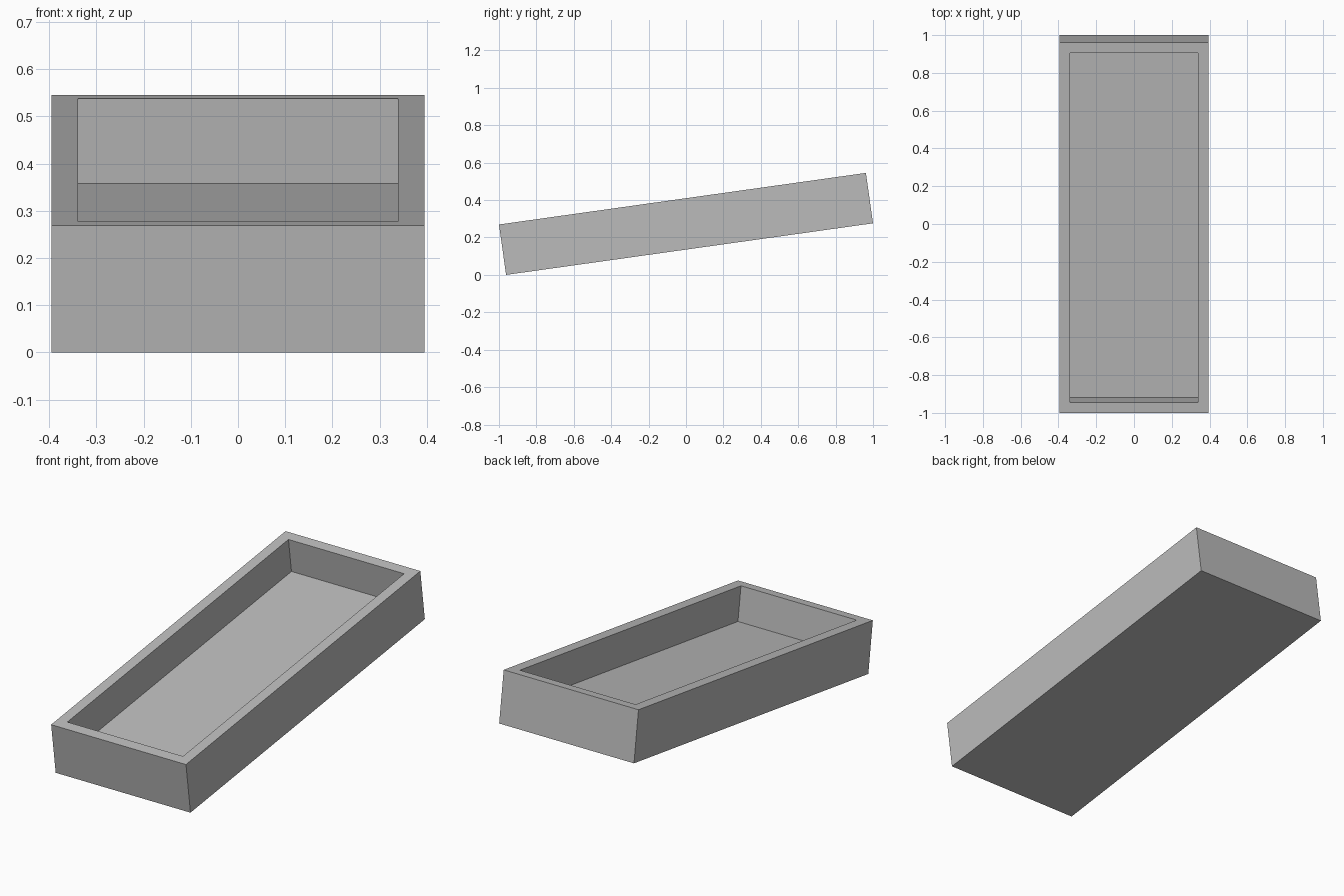
import bpy, bmesh, math
from mathutils import Matrix, Vector

if "Cube" in bpy.data.objects:
    bpy.data.objects.remove(bpy.data.objects["Cube"])

WIDTH, LENGTH, HEIGHT = 0.79, 1.981, 0.272
WALL, DEPTH = 0.056, 0.181
TILT = math.radians(8)

grey = bpy.data.materials.new("plain grey")
grey.diffuse_color = (0.5, 0.5, 0.5, 1)
grey.use_nodes = True
grey.node_tree.nodes["Principled BSDF"].inputs["Base Color"].default_value = grey.diffuse_color

# Solid block
bm = bmesh.new()
bmesh.ops.create_cube(bm, size=1)
bmesh.ops.scale(bm, vec=(WIDTH, LENGTH, HEIGHT), verts=bm.verts)

# Even rim around the top, then sink the middle into a recess
bm.normal_update()
top = max(bm.faces, key=lambda f: f.calc_center_median().z)
bmesh.ops.inset_region(bm, faces=[top], thickness=WALL, use_even_offset=True)
result = bmesh.ops.extrude_face_region(bm, geom=[top])
floor_verts = [g for g in result["geom"] if isinstance(g, bmesh.types.BMVert)]
bmesh.ops.translate(bm, vec=Vector((0, 0, -DEPTH)), verts=floor_verts)
if top.is_valid:
    bmesh.ops.delete(bm, geom=[top], context='FACES_ONLY')
bmesh.ops.recalc_face_normals(bm, faces=bm.faces)

# Tilt the back upward and rest the lowest edge on the ground
bmesh.ops.transform(bm, matrix=Matrix.Rotation(TILT, 4, 'X'), verts=bm.verts)
low = min(v.co.z for v in bm.verts)
bmesh.ops.translate(bm, vec=Vector((0, 0, -low)), verts=bm.verts)

mesh = bpy.data.meshes.new("tilted_tray")
bm.to_mesh(mesh)
bm.free()
mesh.materials.append(grey)
tray = bpy.data.objects.new("tilted_tray", mesh)
bpy.context.collection.objects.link(tray)
